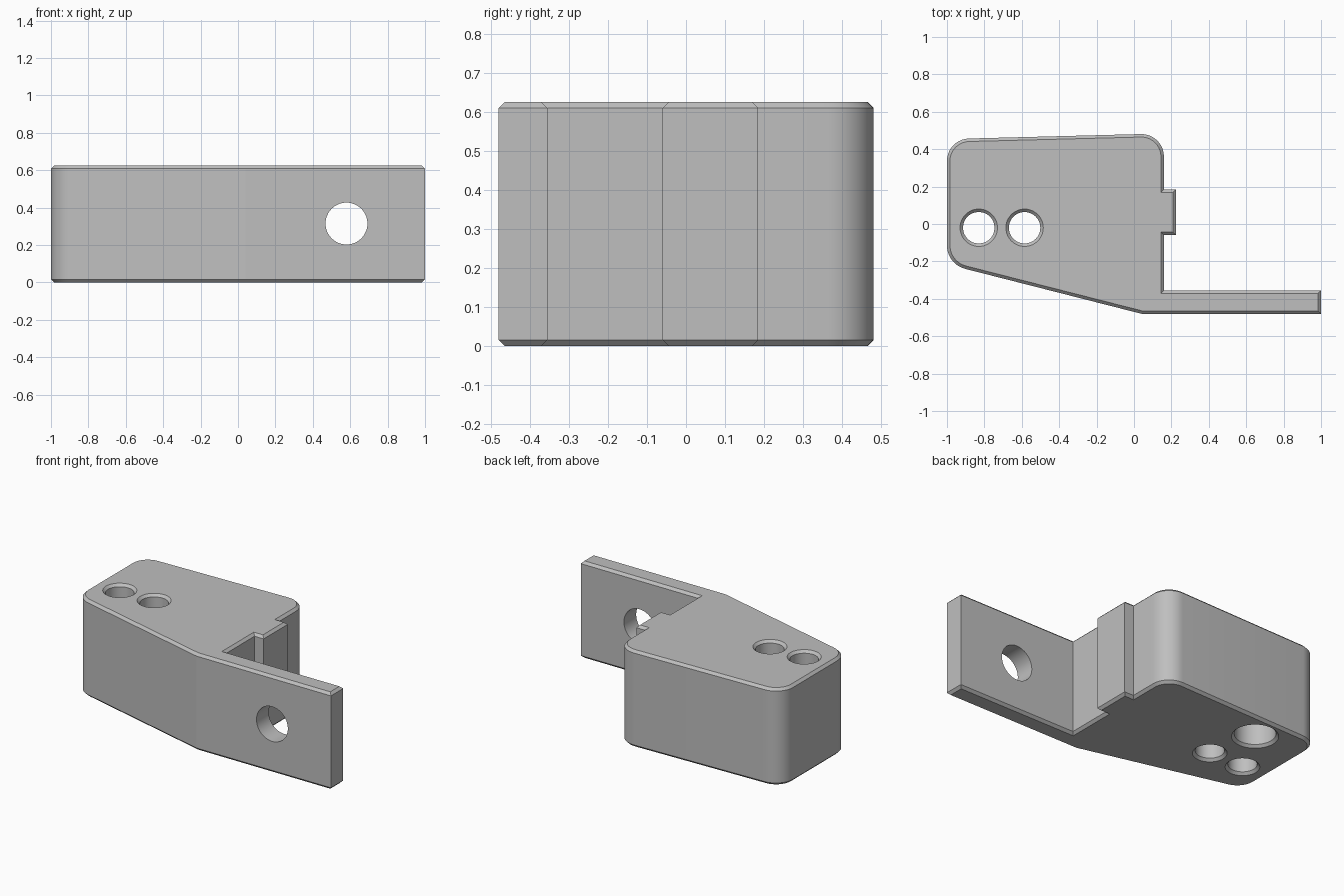
import bpy, bmesh, math
from mathutils import Vector, Matrix

cube = bpy.data.objects.get("Cube")
if cube:
    bpy.data.objects.remove(cube, do_unlink=True)

HEIGHT = 0.625
CHAMFER = 0.016

grey = bpy.data.materials.new("plain_grey")
grey.use_nodes = True
grey.diffuse_color = (0.52, 0.52, 0.52, 1)
grey.node_tree.nodes["Principled BSDF"].inputs["Base Color"].default_value = grey.diffuse_color


def make_object(name, bm):
    bmesh.ops.recalc_face_normals(bm, faces=bm.faces)
    mesh = bpy.data.meshes.new(name)
    bm.to_mesh(mesh)
    bm.free()
    mesh.materials.append(grey)
    obj = bpy.data.objects.new(name, mesh)
    bpy.context.collection.objects.link(obj)
    return obj


def rounded(points, steps=10):
    """Outline from (x, y, corner radius) entries, with arcs at the corners."""
    out = []
    for i, (x, y, r) in enumerate(points):
        p = Vector((x, y))
        if r == 0:
            out.append(p)
            continue
        a = (Vector(points[i - 1][:2]) - p).normalized()
        b = (Vector(points[(i + 1) % len(points)][:2]) - p).normalized()
        half = a.angle(b) / 2
        centre = p + (a + b).normalized() * r / math.sin(half)
        start = p + a * r / math.tan(half) - centre
        sweep = math.pi - 2 * half
        for k in range(steps + 1):
            out.append(centre + Matrix.Rotation(sweep * k / steps, 2) @ start)
    return out


def cutter(profile, matrix):
    """Closed round cutter from (radius, height) rings."""
    bm = bmesh.new()
    n = 48
    rings = [[bm.verts.new((r * math.cos(math.tau * k / n), r * math.sin(math.tau * k / n), z))
              for k in range(n)] for r, z in profile]
    for low, high in zip(rings, rings[1:]):
        for k in range(n):
            j = (k + 1) % n
            bm.faces.new((low[k], low[j], high[j], high[k]))
    bm.faces.new(rings[0])
    bm.faces.new(rings[-1])
    bm.transform(matrix)
    obj = make_object("hole_cutter", bm)
    obj.hide_render = True
    return obj


# Body, locating tab and arm share one outline, counter-clockwise
outline = rounded([
    (0.04, -0.48, 0), (1, -0.48, 0), (1, -0.355, 0), (0.16, -0.355, 0),
    (0.16, -0.06, 0), (0.225, -0.06, 0), (0.225, 0.185, 0), (0.16, 0.185, 0),
    (0.16, 0.484, 0.12), (-1, 0.454, 0.12), (-1, -0.215, 0.13),
])
bm = bmesh.new()
base = bm.faces.new([bm.verts.new((p.x, p.y, 0)) for p in outline])
top = bmesh.ops.extrude_face_region(bm, geom=[base])["geom"]
bmesh.ops.translate(bm, vec=(0, 0, HEIGHT),
                    verts=[g for g in top if isinstance(g, bmesh.types.BMVert)])
bmesh.ops.recalc_face_normals(bm, faces=bm.faces)

# Chamfer around the top and bottom rims
rims = [e for e in bm.edges if abs(e.verts[0].co.z - e.verts[1].co.z) < 1e-5]
bmesh.ops.bevel(bm, geom=rims, offset=CHAMFER, segments=1, affect='EDGES')
bracket = make_object("bracket", bm)

# Two countersunk through holes
r = 0.084
m = 0.05
through = [(r + CHAMFER + m, -m), (r, CHAMFER), (r, HEIGHT - CHAMFER), (r + CHAMFER + m, HEIGHT + m)]
cutters = [cutter(through, Matrix.Translation((x, -0.02, 0))) for x in (-0.83, -0.585)]

# Larger blind hole in the underside
r = 0.12
cutters.append(cutter([(r + CHAMFER + m, -m), (r, CHAMFER), (r, 0.45)],
                      Matrix.Translation((-0.66, 0.295, 0))))

# Plain hole through the arm
cutters.append(cutter([(0.112, -0.15), (0.112, 0.15)],
                      Matrix.Translation((0.58, -0.42, 0.315)) @ Matrix.Rotation(math.pi / 2, 4, 'X')))

bpy.ops.object.select_all(action='DESELECT')
bpy.context.view_layer.objects.active = bracket
bracket.select_set(True)
for c in cutters:
    mod = bracket.modifiers.new("hole", 'BOOLEAN')
    mod.operation = 'DIFFERENCE'
    mod.solver = 'EXACT'
    mod.object = c
    bpy.ops.object.modifier_apply(modifier=mod.name)
    bpy.data.objects.remove(c, do_unlink=True)

bpy.ops.object.shade_smooth_by_angle(angle=math.radians(12))
